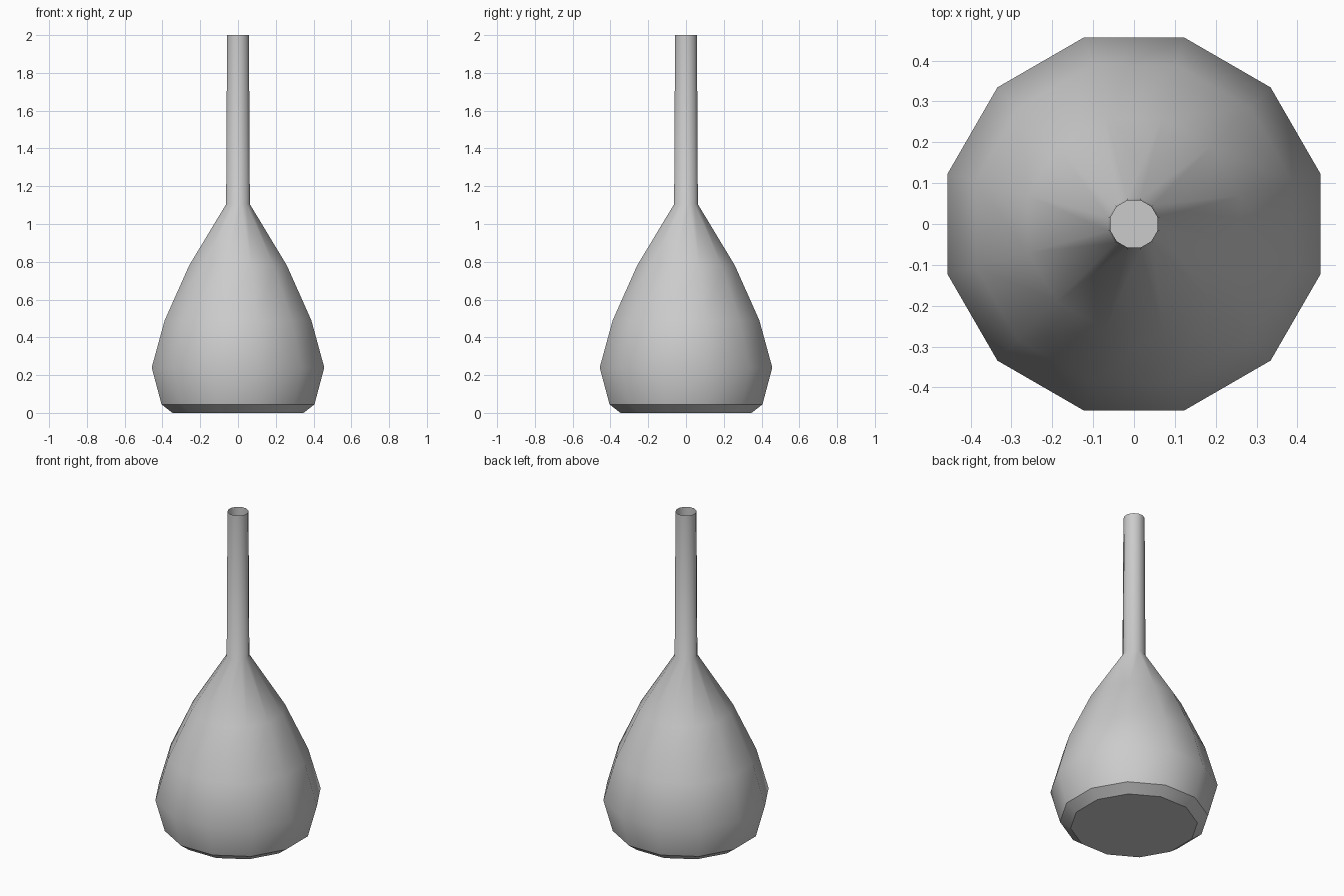
import bpy
import bmesh
import math

cube = bpy.data.objects.get("Cube")
if cube:
    bpy.data.objects.remove(cube, do_unlink=True)

SIDES = 12
# (radius, height) from the foot to the open mouth
PROFILE = [(0.359, 0.0), (0.419, 0.045), (0.473, 0.24), (0.402, 0.49),
           (0.268, 0.78), (0.065, 1.105), (0.06, 2.0)]

# Plain grey ceramic
grey = bpy.data.materials.new("grey_ceramic")
grey.use_nodes = True
colour = (0.6, 0.6, 0.6, 1.0)
grey.diffuse_color = colour
grey.node_tree.nodes["Principled BSDF"].inputs["Base Color"].default_value = colour

# Long-necked vase: rings bridged upward, closed foot, open mouth
bm = bmesh.new()
rings = []
for radius, z in PROFILE:
    ring = []
    for i in range(SIDES):
        a = math.tau * (i + 0.5) / SIDES
        ring.append(bm.verts.new((radius * math.cos(a), radius * math.sin(a), z)))
    rings.append(ring)
bm.faces.new(reversed(rings[0]))
for low, high in zip(rings, rings[1:]):
    for i in range(SIDES):
        j = (i + 1) % SIDES
        bm.faces.new((low[i], low[j], high[j], high[i]))

mesh = bpy.data.meshes.new("vase")
bm.to_mesh(mesh)
bm.free()
mesh.materials.append(grey)
vase = bpy.data.objects.new("vase", mesh)
bpy.context.collection.objects.link(vase)

# Smooth body with a crisp foot
bpy.ops.object.select_all(action='DESELECT')
vase.select_set(True)
bpy.context.view_layer.objects.active = vase
bpy.ops.object.shade_smooth_by_angle(angle=math.radians(35))
